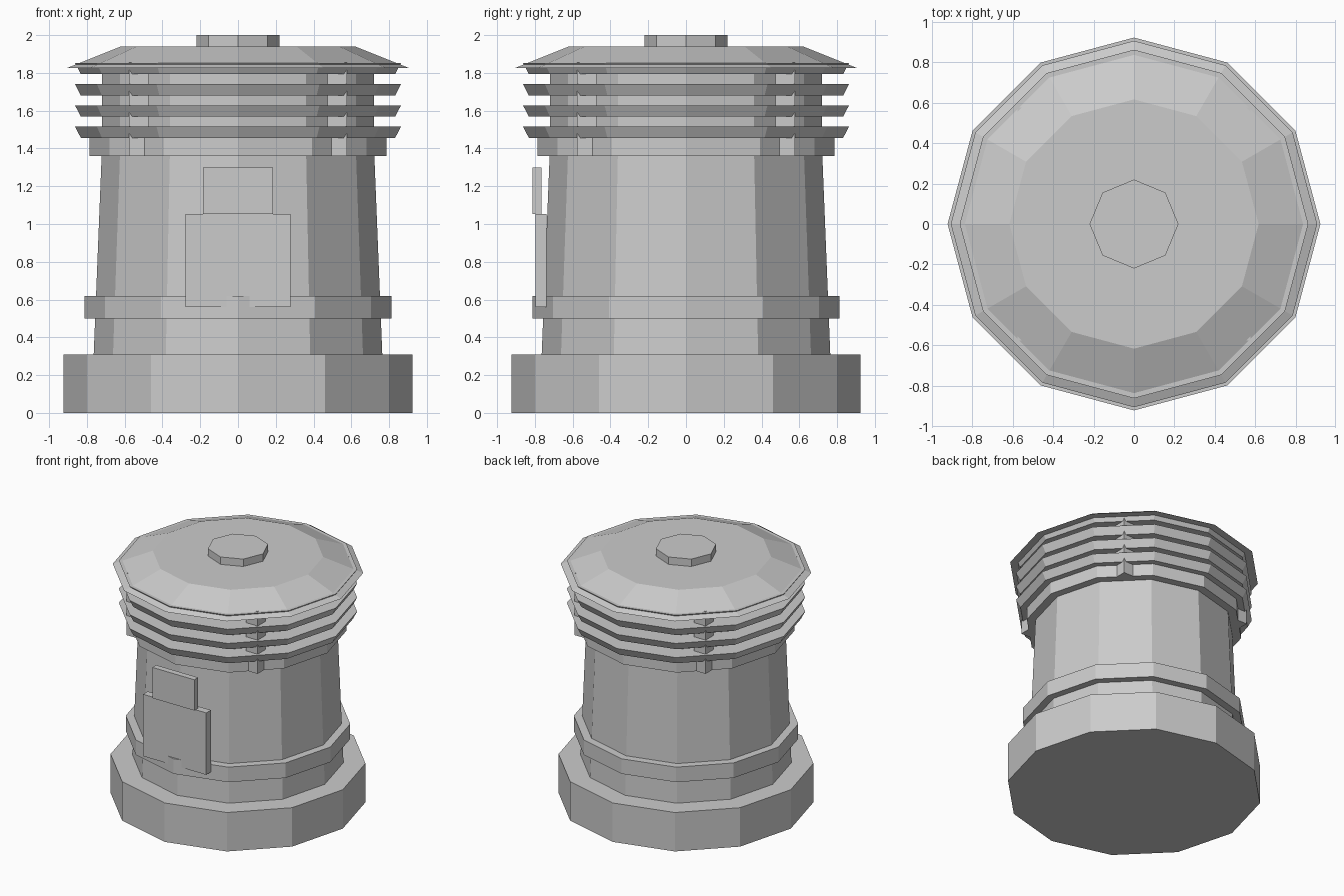
import bpy, bmesh, math

if "Cube" in bpy.data.objects:
    bpy.data.objects.remove(bpy.data.objects["Cube"])

grey = bpy.data.materials.new("plain grey")
grey.diffuse_color = (0.6, 0.6, 0.6, 1)
grey.use_nodes = True
grey.node_tree.nodes["Principled BSDF"].inputs["Base Color"].default_value = grey.diffuse_color


def finish(name, bm):
    bmesh.ops.recalc_face_normals(bm, faces=bm.faces)
    mesh = bpy.data.meshes.new(name)
    bm.to_mesh(mesh)
    bm.free()
    mesh.materials.append(grey)
    obj = bpy.data.objects.new(name, mesh)
    bpy.context.collection.objects.link(obj)
    return obj


def turned(name, profile, sides=12):
    """Closed faceted solid from (radius, height) pairs, first corner on +x."""
    bm = bmesh.new()
    rings = [[bm.verts.new((r * math.cos(2 * math.pi * i / sides),
                            r * math.sin(2 * math.pi * i / sides), z))
              for i in range(sides)] for r, z in profile]
    for low, high in zip(rings, rings[1:]):
        for i in range(sides):
            j = (i + 1) % sides
            bm.faces.new((low[i], low[j], high[j], high[i]))
    bm.faces.new(rings[0][::-1])
    bm.faces.new(rings[-1])
    return finish(name, bm)


def box(name, x, y, z):
    """Box from (min, max) ranges."""
    bm = bmesh.new()
    bmesh.ops.create_cube(bm, size=1)
    for v in bm.verts:
        v.co = [rng[0] if c < 0 else rng[1] for c, rng in zip(v.co, (x, y, z))]
    return finish(name, bm)


# Foot, tapering body, waist band and collar
turned("base", [(0.923, 0), (0.923, 0.31)])
turned("body", [(0.764, 0.31), (0.722, 1.36)])
turned("vent_core", [(0.72, 1.36), (0.72, 1.83)])
turned("waist_band", [(0.813, 0.5), (0.813, 0.62)])
turned("collar", [(0.785, 1.36), (0.785, 1.48)])

# Flared vent slats
for i in range(4):
    z = 1.456 + 0.1123 * i
    turned(f"vent_slat_{i + 1}", [(0.832, z), (0.863, z + 0.06)])

# Four square posts through the slats, corners pointing outward
for sx in (-1, 1):
    for sy in (-1, 1):
        box("vent_post", sorted((sx * 0.475, sx * 0.577)),
            sorted((sy * 0.475, sy * 0.577)), (1.36, 1.856))

# Roof and cap
turned("roof", [(0.907, 1.825), (0.617, 1.941)])
turned("roof_cap", [(0.22, 1.941), (0.22, 2.0)], sides=8)

# Front plates
box("front_plate", (-0.278, 0.278), (-0.797, -0.738), (0.56, 1.053))
box("upper_front_plate", (-0.184, 0.184), (-0.813, -0.765), (1.053, 1.298))
